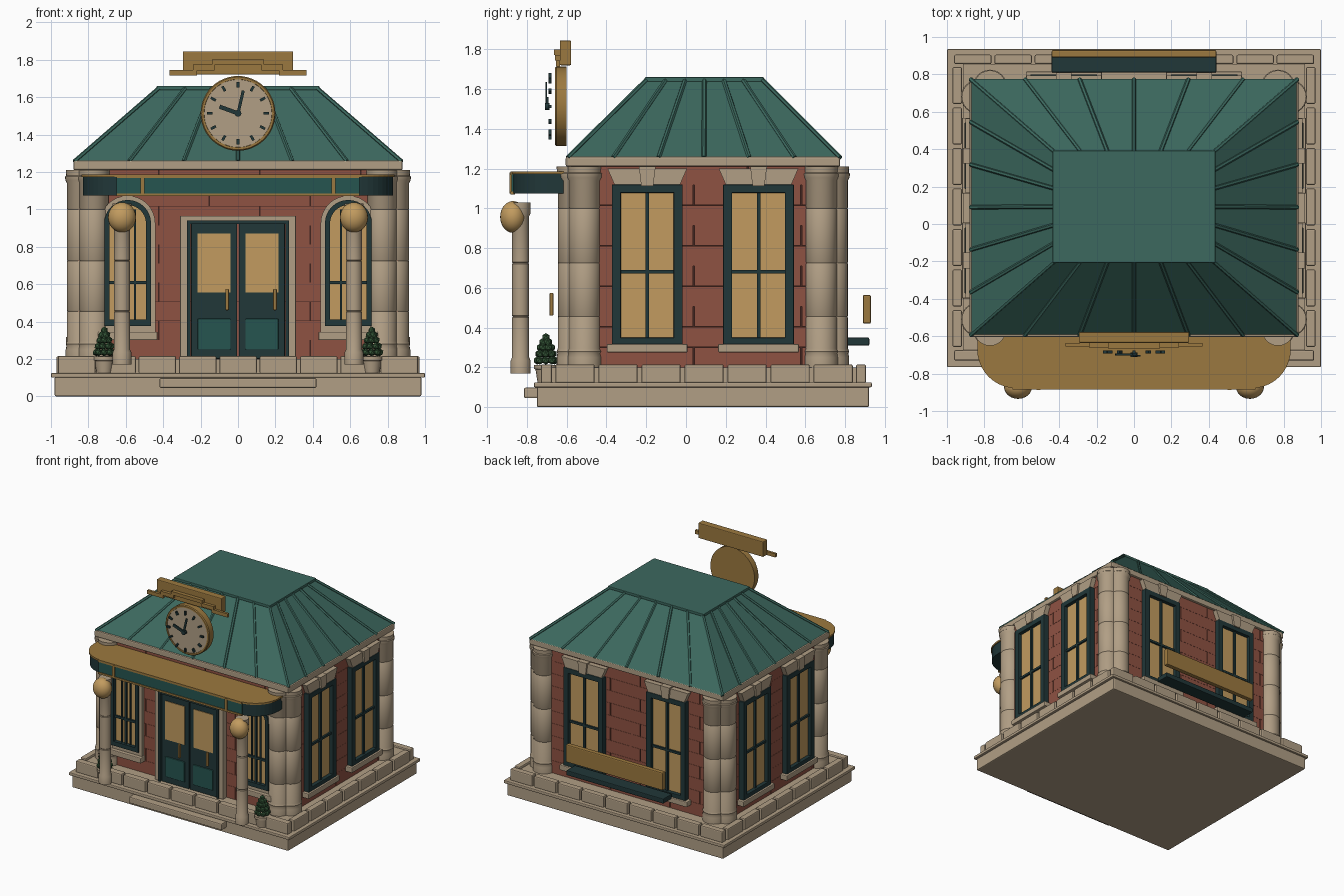
import bpy, bmesh
from math import sin, cos, pi, radians
from mathutils import Matrix, Vector

if "Cube" in bpy.data.objects:
    bpy.data.objects.remove(bpy.data.objects["Cube"])

def material(name, r, g, b):
    m = bpy.data.materials.new(name)
    m.diffuse_color = (r, g, b, 1)
    m.use_nodes = True
    m.node_tree.nodes["Principled BSDF"].inputs["Base Color"].default_value = m.diffuse_color
    return m

STONE = material("stone", .44, .345, .235)
BRICK = material("brick", .275, .085, .055)
MORTAR = material("mortar", .05, .018, .014)
GREEN = material("green", .045, .14, .113)
PANEL = material("panel_green", .019, .09, .08)
DARK = material("dark_green", .015, .038, .04)
GOLD = material("gold", .33, .19, .05)
GLASS = material("lit_glass", .54, .33, .115)
LEAF = material("leaf", .034, .092, .038)
I = Matrix.Identity(4)

def finish(name, bm, mat, M=I, bevel=0, smooth=False):
    bmesh.ops.recalc_face_normals(bm, faces=bm.faces[:])
    bm.transform(M)
    me = bpy.data.meshes.new(name)
    bm.to_mesh(me)
    bm.free()
    me.materials.append(mat)
    ob = bpy.data.objects.new(name, me)
    bpy.context.collection.objects.link(ob)
    if bevel:
        b = ob.modifiers.new("bevel", 'BEVEL')
        b.width, b.segments = bevel, 2
    if smooth:
        bpy.ops.object.select_all(action='DESELECT')
        bpy.context.view_layer.objects.active = ob
        ob.select_set(True)
        bpy.ops.object.shade_smooth_by_angle(angle=radians(35))
    return ob

def boxes(name, items, mat, M=I, bevel=0):
    """Each item is (x0, x1, y0, y1, z0, z1)."""
    bm = bmesh.new()
    for x0, x1, y0, y1, z0, z1 in items:
        T = Matrix.Translation(((x0+x1)/2, (y0+y1)/2, (z0+z1)/2))
        bmesh.ops.create_cube(bm, size=1, matrix=T @ Matrix.Diagonal((abs(x1-x0), abs(y1-y0), abs(z1-z0), 1)))
    return finish(name, bm, mat, M, bevel)

def lathe(name, profile, mat, M=I, segs=24):
    bm = bmesh.new()
    vs = [bm.verts.new((r, 0, z)) for r, z in profile]
    es = [bm.edges.new(p) for p in zip(vs, vs[1:])]
    bmesh.ops.spin(bm, geom=vs+es, cent=(0, 0, 0), axis=(0, 0, 1), angle=2*pi, steps=segs)
    bmesh.ops.remove_doubles(bm, verts=bm.verts[:], dist=1e-5)
    return finish(name, bm, mat, M, smooth=True)

def prism(name, pts, depth, mat, M=I, inner=None, bevel=0):
    """Extrude a 2D outline (or the band between two outlines) along 3D vector depth."""
    bm = bmesh.new()
    o = [bm.verts.new(p) for p in pts]
    if inner:
        i = [bm.verts.new(p) for p in inner]
        for k in range(len(o)):
            j = (k+1) % len(o)
            bm.faces.new((o[k], o[j], i[j], i[k]))
    else:
        bm.faces.new(o)
    g = bmesh.ops.extrude_face_region(bm, geom=bm.faces[:])['geom']
    bmesh.ops.translate(bm, vec=depth, verts=[v for v in g if isinstance(v, bmesh.types.BMVert)])
    return finish(name, bm, mat, M, bevel)

def bars(name, segs, r, mat):
    bm = bmesh.new()
    for p, q in segs:
        d = q-p
        M = Matrix.Translation((p+q)/2) @ d.to_track_quat('Z', 'X').to_matrix().to_4x4()
        bmesh.ops.create_cone(bm, cap_ends=True, segments=6, radius1=r, radius2=r, depth=d.length, matrix=M)
    return finish(name, bm, mat)

# Wall frames: local x runs along the wall, local -y points outward
CY = .085
def wall(x, y, deg):
    return Matrix.Translation((x, y, 0)) @ Matrix.Rotation(radians(deg), 4, 'Z')
FRONT, RIGHT = wall(0, -.585, 0), wall(.86, CY, 90)
BACK, LEFT = wall(0, .755, 180), wall(-.86, CY, -90)

# Base, step and ring of plinth blocks
boxes("base", [(-.98, .98, -.75, .92, 0, .105)], STONE, bevel=.008)
boxes("base_cap", [(-1, 1, -.765, .935, .1, .125)], STONE, bevel=.006)
boxes("front_step", [(-.42, .42, -.815, -.74, .045, .098)], STONE, bevel=.008)
boxes("inner_plinth", [(-.915, .915, -.675, .855, .12, .2)], STONE)
blocks = []
for k in range(9):
    x = -.97 + k*.2156
    blocks += [(x+.008, x+.208, -.73, -.675, .12, .215), (x+.008, x+.208, .855, .905, .12, .215)]
for k in range(7):
    y = -.665 + k*.2165
    blocks += [(s*.92, s*.97, y+.008, y+.205, .12, .215) for s in (-1, 1)]
boxes("plinth_blocks", blocks, STONE, bevel=.008)

# Brick body
boxes("wall_core", [(-.852, .852, -.577, .747, .19, 1.22)], MORTAR)
for name, M, half, phase in (("front", FRONT, .86, -.155), ("back", BACK, .86, -.155),
                             ("left", LEFT, .67, -.045), ("right", RIGHT, .67, -.045)):
    items = []
    for row in range(10):
        z, u = .2 + row*.102, phase - 1.08 - (.27 if row % 2 else 0)
        while u < half:
            a, b = max(u, -half), min(u+.54, half)
            if b-a > .02:
                items.append((a+.004, b-.004, 0, .012, z+.0006, z+.1014))
            u += .54
    boxes(name + "_bricks", items, BRICK, M)

# Corner columns in pairs
col = [(0, .2), (.086, .2), (.086, .25), (.082, .27), (.086, .28), (.08, .295)]
for z in (.455, .725, 1.0):
    col += [(.08, z-.005), (.077, z), (.08, z+.005)]
col += [(.08, 1.14), (.088, 1.155), (.09, 1.175), (.084, 1.18), (.086, 1.21), (0, 1.21)]
for s in (-1, 1):
    for x, y in ((.835, -.51), (.77, -.565), (.835, .68), (.77, .735)):
        lathe("corner_column", col, STONE, Matrix.Translation((s*x, y, 0)))

# Cornice and hipped roof with standing seams
boxes("cornice", [(-.88, .88, -.605, .775, 1.21, 1.26)], STONE, bevel=.008)
A = [Vector(p) for p in ((-.875, -.595, 1.255), (.875, -.595, 1.255), (.875, .775, 1.255), (-.875, .775, 1.255))]
B = [Vector(p) for p in ((-.425, -.2, 1.645), (.425, -.2, 1.645), (.425, .385, 1.645), (-.425, .385, 1.645))]
bm = bmesh.new()
a, b = [bm.verts.new(p) for p in A], [bm.verts.new(p) for p in B]
bm.faces.new(a)
bm.faces.new(b)
seams = []
for k in range(4):
    j = (k+1) % 4
    bm.faces.new((a[k], a[j], b[j], b[k]))
    seams += [(A[k].lerp(A[j], t/6), B[k].lerp(B[j], t/6)) for t in range(6)]
finish("roof", bm, GREEN)
bars("roof_seams", seams, .012, GREEN)
boxes("roof_cap", [(-.435, .435, -.208, .392, 1.638, 1.66)], GREEN, bevel=.004)

# Rectangular windows on sides and back
def window(M, c):
    T = M @ Matrix.Translation((c, 0, 0))
    h = .178
    boxes("window_glass", [(-h+.02, h-.02, -.015, 0, .33, 1.11)], GLASS, T)
    boxes("window_frame", [(-h, -.133, -.045, 0, .315, 1.12), (.133, h, -.045, 0, .315, 1.12),
                           (-h, h, -.045, 0, 1.078, 1.12), (-h, h, -.045, 0, .315, .35)], DARK, T, .004)
    boxes("window_bars", [(-.009, .009, -.03, 0, .35, 1.08), (-.135, .135, -.03, 0, .672, .69)], DARK, T)
    boxes("window_sill", [(-.203, .203, -.06, 0, .275, .318)], STONE, T, .006)
    prism("window_lintel", [(-.165, 0, 1.12), (.165, 0, 1.12), (.2, 0, 1.2), (-.2, 0, 1.2)], (0, -.04, 0), STONE, T)
    prism("keystone", [(-.03, 0, 1.112), (.03, 0, 1.112), (.042, 0, 1.21), (-.042, 0, 1.21)], (0, -.055, 0), STONE, T)
for M, c in ((RIGHT, .28), (LEFT, .28), (BACK, .375)):
    window(M, c)
    window(M, -c)

# Arched front windows
def arch(r, z0):
    return [(-r, 0, z0)] + [(-r*cos(pi*k/16), 0, .925 + r*sin(pi*k/16)) for k in range(17)] + [(r, 0, z0)]
for s in (-1, 1):
    T = FRONT @ Matrix.Translation((s*.59, 0, 0))
    prism("arch_surround", arch(.148, .345), (0, -.03, 0), STONE, T, arch(.122, .38))
    prism("arch_frame", arch(.125, .375), (0, -.045, 0), DARK, T, arch(.098, .41))
    prism("arch_glass", arch(.11, .39), (0, -.015, 0), GLASS, T)
    boxes("arch_bars", [(-.009, .009, -.03, 0, .4, 1.02), (-.045, -.035, -.026, 0, .4, 1.0),
                        (.035, .045, -.026, 0, .4, 1.0), (-.1, .1, -.03, 0, .6, .618)], DARK, T)
    boxes("arch_sill", [(-.16, .16, -.06, 0, .3, .345)], STONE, T, .006)

# Double door
boxes("door_surround", [(-.31, -.265, -.05, 0, .2, .965), (.265, .31, -.05, 0, .2, .965),
                        (-.31, .31, -.05, 0, .93, .965)], STONE, FRONT, .005)
boxes("door_frame", [(-.272, -.255, -.06, 0, .2, .94), (.255, .272, -.06, 0, .2, .94),
                     (-.272, .272, -.06, 0, .922, .94)], DARK, FRONT)
for s in (-1, 1):
    T = FRONT @ Matrix.Translation((s*.128, 0, 0))
    boxes("door_leaf", [(-.123, .123, -.045, 0, .2, .925)], DARK, T, .004)
    boxes("door_glass", [(-.088, .088, -.05, 0, .555, .87)], GLASS, T)
    boxes("door_panel", [(-.088, .088, -.055, 0, .25, .415)], PANEL, T, .004)
    boxes("door_handle", [(.06, .08, -.102, -.082, .46, .575)], GOLD, T, .006)

# Canopy with rounded front corners
def canopy(g, z):
    arc = [radians(-90 + 9*k) for k in range(11)]
    r = .2 + g
    right = [(.63 + r*cos(t), -.67 + r*sin(t), z) for t in arc] + [(.63 + r, -.59, z)]
    return right + [(-x, y, z) for x, y, z in reversed(right)]
prism("canopy", canopy(0, 1.075), (0, 0, .1), DARK)
prism("canopy_top", canopy(.008, 1.172), (0, 0, .014), GOLD)
boxes("canopy_fascia", [(-.65, .65, -.878, -.86, 1.085, 1.17)], PANEL)
boxes("canopy_trim", [(-.65, .65, -.884, -.86, 1.07, 1.085), (-.65, .65, -.884, -.86, 1.168, 1.186),
                      (-.52, -.5, -.888, -.86, 1.075, 1.18), (.5, .52, -.888, -.86, 1.075, 1.18)], GOLD)

# Lamp posts with globes, and potted shrubs
post = [(0, .17), (.05, .17), (.05, .235), (.043, .25), (.043, .45), (.039, .455), (.043, .46), (.043, .72),
        (.039, .725), (.043, .73), (.043, .96), (.05, .975), (.05, 1.03), (0, 1.03)]
pot = [(0, .125), (.042, .125), (.052, .19), (.06, .192), (.06, .212), (.05, .212), (0, .205)]
for s in (-1, 1):
    lathe("lamp_post", post, STONE, Matrix.Translation((s*.62, -.832, 0)))
    bm = bmesh.new()
    bmesh.ops.create_uvsphere(bm, u_segments=24, v_segments=14, radius=1)
    finish("lamp_globe", bm, GLASS, Matrix.Translation((s*.62, -.87, .957)) @ Matrix.Diagonal((.075, .065, .08, 1)), smooth=True)
    lathe("plant_pot", pot, STONE, Matrix.Translation((s*.715, -.705, 0)), 16)
    bm = bmesh.new()
    for z, r, n in ((.235, .043, 8), (.268, .036, 7), (.3, .027, 6), (.328, .016, 4), (.352, 0, 1)):
        for k in range(n):
            t = 2*pi*k/n + z*40
            bmesh.ops.create_icosphere(bm, subdivisions=1, radius=.021, matrix=Matrix.Translation((r*cos(t), r*sin(t), z)))
    finish("shrub", bm, LEAF, Matrix.Translation((s*.715, -.705, 0)))

# Clock
CLOCK = Matrix.Translation((0, -.602, 1.513)) @ Matrix.Rotation(pi/2, 4, 'X')
lathe("clock_rim", [(0, 0), (.2, 0), (.2, .05), (.194, .057), (.182, .057), (.18, .045), (0, .045)], GOLD, CLOCK, 48)
lathe("clock_face", [(0, .04), (.181, .04), (.181, .053), (0, .053)], STONE, CLOCK, 48)
for k in range(12):
    boxes("clock_tick", [(-.007, .007, .137, .167, .075, .09)], DARK, CLOCK @ Matrix.Rotation(k*pi/6, 4, 'Z'))
boxes("hour_hand", [(-.011, .011, -.015, .105, .09, .1)], DARK, CLOCK @ Matrix.Rotation(radians(70), 4, 'Z'))
boxes("minute_hand", [(-.008, .008, -.015, .125, .098, .106)], DARK, CLOCK @ Matrix.Rotation(radians(-13), 4, 'Z'))
lathe("clock_hub", [(0, .085), (.018, .085), (.018, .108), (0, .108)], DARK, CLOCK, 16)

# Stepped crest over the clock
boxes("crest", [(-.295, .295, -.635, -.578, 1.72, 1.845)], GOLD, bevel=.006)
steps = [(-.14, .14, -.665, -.635, 1.772, 1.8)]
for s in (-1, 1):
    steps += [(s*.22, s*.365, -.655, -.635, 1.715, 1.745), (s*.125, s*.24, -.66, -.635, 1.743, 1.773)]
boxes("crest_steps", steps, GOLD)

# Bench behind the building
boxes("bench_seat", [(-.44, .44, .81, .922, .31, .35)], DARK, bevel=.006)
boxes("bench_back", [(-.44, .44, .89, .93, .42, .565)], GOLD, bevel=.008)
